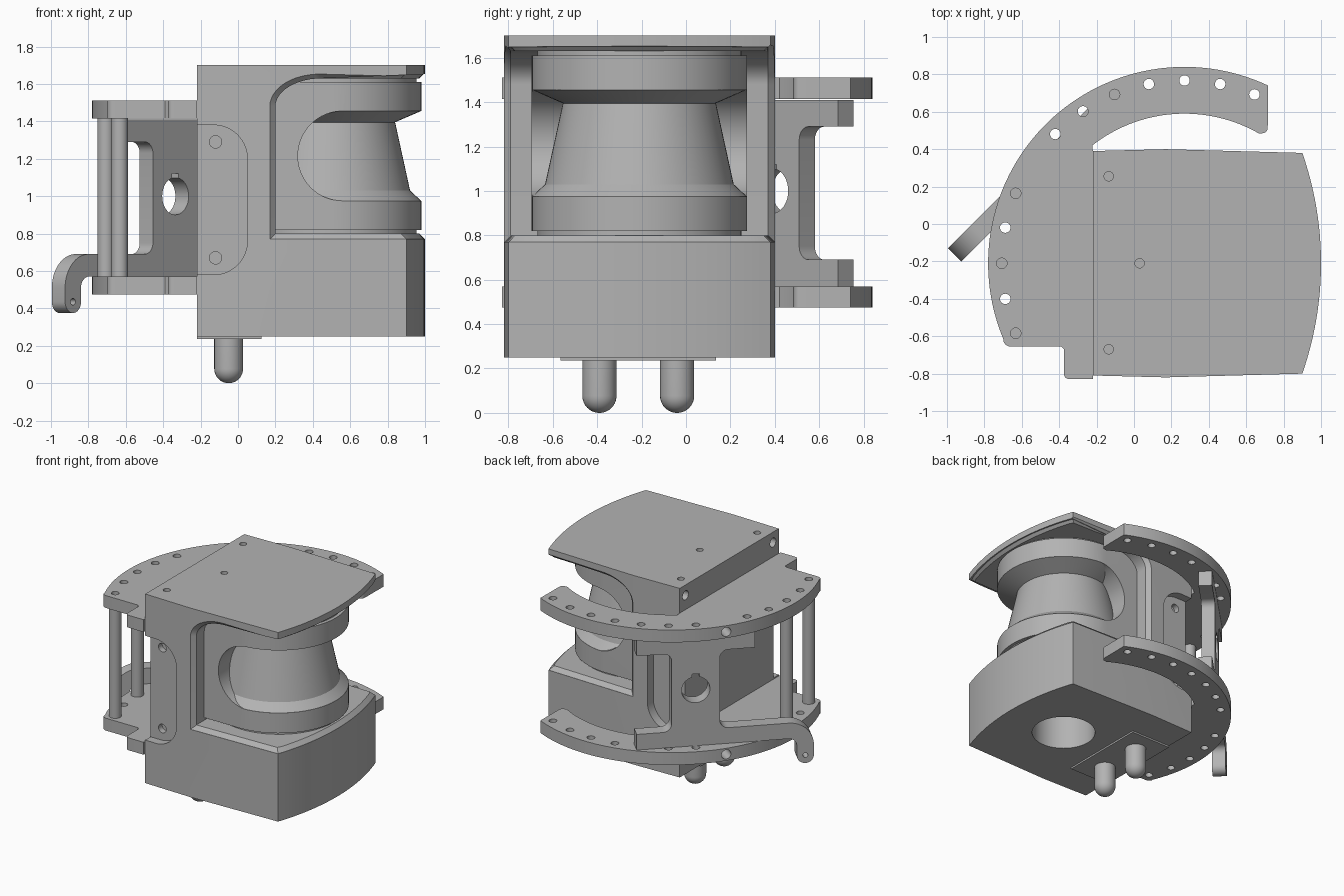
import bpy, bmesh, math
from mathutils import Vector, Matrix

if "Cube" in bpy.data.objects:
    bpy.data.objects.remove(bpy.data.objects["Cube"])

grey = bpy.data.materials.new("machined_grey")
grey.use_nodes = True
grey.diffuse_color = (0.45, 0.45, 0.45, 1)
grey.node_tree.nodes["Principled BSDF"].inputs["Base Color"].default_value = grey.diffuse_color

MID_Y = -0.21           # symmetry plane of the sensor body
DRUM = (0.495, MID_Y)   # drum axis
RING = (0.27, MID_Y)    # centre of the curved rails


def finish(name, bm):
    bmesh.ops.recalc_face_normals(bm, faces=bm.faces)
    mesh = bpy.data.meshes.new(name)
    bm.to_mesh(mesh)
    bm.free()
    mesh.materials.append(grey)
    ob = bpy.data.objects.new(name, mesh)
    bpy.context.collection.objects.link(ob)
    return ob


def loft(name, first, *rest):
    """Closed solid through matching loops of 3D points."""
    bm = bmesh.new()
    loops = [[bm.verts.new(p) for p in lp] for lp in (first, *rest)]
    n = len(first)
    for a, b in zip(loops, loops[1:]):
        for i in range(n):
            j = (i + 1) % n
            bm.faces.new((a[i], a[j], b[j], b[i]))
    bm.faces.new(loops[0][::-1])
    bm.faces.new(loops[-1])
    return finish(name, bm)


def flat(pts, z):
    return [(x, y, z) for x, y in pts]


def side(pts, y):
    return [(x, y, z) for x, z in pts]


def slab(name, pts, z0, z1):
    return loft(name, flat(pts, z0), flat(pts, z1))


def rect(x0, y0, x1, y1):
    return [(x0, y0), (x1, y0), (x1, y1), (x0, y1)]


def arc(cx, cy, r, a0, a1, n=16):
    angles = [math.radians(a0 + (a1 - a0) * i / n) for i in range(n + 1)]
    return [(cx + r * math.cos(a), cy + r * math.sin(a)) for a in angles]


def rod(name, p0, p1, r, sides=32):
    p0, p1 = Vector(p0), Vector(p1)
    d = p1 - p0
    bm = bmesh.new()
    mat = Matrix.Translation((p0 + p1) / 2) @ d.to_track_quat('Z', 'Y').to_matrix().to_4x4()
    bmesh.ops.create_cone(bm, cap_ends=True, segments=sides, radius1=r, radius2=r,
                          depth=d.length, matrix=mat)
    return finish(name, bm)


def turned(name, cx, cy, profile, n=64):
    rings = [flat(arc(cx, cy, r, 0, 360 - 360 / n, n - 1), z) for r, z in profile]
    return loft(name, *rings)


def cut(target, cutters):
    bpy.context.view_layer.objects.active = target
    for c in cutters:
        m = target.modifiers.new("cut", 'BOOLEAN')
        m.operation, m.solver, m.object = 'DIFFERENCE', 'EXACT', c
        bpy.ops.object.modifier_apply(modifier=m.name)
        bpy.data.objects.remove(c)


# Sensor body: bowed plan, opened by a cavity with a filleted roof
def plan(d, left):
    bow = math.degrees(math.asin(0.59 / 1.79))
    nose = arc(-0.79, MID_Y, 1.79 - d, -bow, bow, 24)
    nose = [(x, max(-0.8 + d, min(0.38 - d, y))) for x, y in nose]
    return [(left, -0.81 + d), (0.17, -0.82 + d)] + nose + [(0.17, 0.40 - d), (left, 0.39 - d)]


def cavity(d):
    curve = [(0.45 - (0.28 - d) * math.cos(a), 1.48 + (0.18 - d) * math.sin(a))
             for a in [math.radians(90 - 7.5 * i) for i in range(13)]]
    return [(1.2, 0.77), (1.2, 1.66)] + curve + [(0.17 + d, 0.77)]


def pocket(x1, z0, z1, r):
    return [(-0.3, z0)] + arc(x1 - r, z0 + r, r, -90, 0) + arc(x1 - r, z1 - r, r, 0, 90) + [(-0.3, z1)]


body = slab("sensor_body", plan(0, -0.22), 0.25, 1.70)
cutters = [loft("c", side(cavity(0), -0.9), side(cavity(0), -0.82), side(cavity(0.03), -0.79),
                side(cavity(0.03), 0.37), side(cavity(0), 0.40), side(cavity(0), 0.5)),
           rod("c", (*DRUM, 0.2), (*DRUM, 0.6), 0.23, 64)]
for s in (-1, 1):
    near, deep, far = (MID_Y + s * v for v in (0.535, 0.49, 0.75))
    outline = pocket(0.05, 0.58, 1.38, 0.18)
    cutters.append(loft("c", side(outline, near), side(outline, far)))
    for z in (0.67, 1.29):
        cutters.append(rod("c", (-0.12, deep, z), (-0.12, far, z), 0.033))
    y = MID_Y + s * 0.53
    cutters.append(rod("c", (-0.3, y, 1.62), (-0.17, y, 1.62), 0.035))
for x, y in ((-0.135, 0.255), (-0.135, -0.67), (0.03, MID_Y)):
    cutters.append(rod("c", (x, y, 1.65), (x, y, 1.8), 0.025))
cut(body, cutters)

# Bevelled lips above the base and below the roof
loft("base_lip", flat(plan(0.001, 0.1), 0.765), flat(plan(0.001, 0.1), 0.77), flat(plan(0.03, 0.1), 0.80))
loft("roof_lip", flat(plan(0.03, 0.1), 1.63), flat(plan(0.001, 0.1), 1.66), flat(plan(0.001, 0.1), 1.665))

# Scanner drum: housing with a rounded window around a tapered core
housing = slab("drum_housing", [(0.15, MID_Y - 0.485)] + arc(*DRUM, 0.485, -90, 90, 48)
               + [(0.15, MID_Y + 0.485)], 0.82, 1.61)
window = [(1.2, 1.455)] + arc(0.56, 1.215, 0.24, 90, 270, 32) + [(1.2, 0.975)]
cut(housing, [loft("c", side(window, -1), side(window, 1))])
turned("drum_core", *DRUM, [(0.46, 0.78), (0.46, 0.85), (0.484, 0.86), (0.484, 0.975), (0.425, 1.03),
                            (0.345, 1.395), (0.484, 1.455), (0.484, 1.59), (0.46, 1.60), (0.46, 1.64)])

# Foot plate and round-nosed locating pins
slab("foot_plate", rect(-0.22, -0.565, 0.125, 0.135), 0.237, 0.26)
for i, y in enumerate((-0.39, -0.04)):
    nose = [(max(r, 0.002), z) for r, z in arc(0, 0.077, 0.077, -90, 0, 10)]
    turned(f"locating_pin_{i + 1}", -0.05, y, nose + [(0.077, 0.26)], 32)


# Upper and lower curved rails with a row of holes
def on_ring(r, k):
    a = math.radians(90 + 11.25 * k)
    return RING[0] + r * math.cos(a), RING[1] + r * math.sin(a)


rail = (arc(*RING, 1.05, 64.8, 203, 64) + arc(-0.66, -0.615, 0.04, 200, 270, 6)
        + [(-0.39, -0.655), (-0.375, -0.67)] + arc(-0.345, -0.80, 0.03, 180, 270, 6)
        + [(-0.22, -0.83), (-0.22, 0.39)] + arc(*RING, 0.80, 128, 60, 32)
        + arc(0.685, 0.515, 0.03, -90, 0, 6))
for name, z in (("lower_rail", 0.475), ("upper_rail", 1.415)):
    ob = slab(name, rail, z, z + 0.095)
    holes = [rod("c", (*on_ring(0.977, k), z - 0.1), (*on_ring(0.977, k), z + 0.2), 0.028, 24)
             for k in range(-2, 11) if k != 5]
    holes.append(rod("c", (*on_ring(0.93, 5), z + 0.0475), (*on_ring(1.1, 5), z + 0.0475), 0.035, 24))
    cut(ob, holes)

# Spacer posts between the rails
for i, k in enumerate((8, 10)):
    p = on_ring(0.977, k)
    rod(f"spacer_post_{i + 1}", (*p, 0.55), (*p, 1.43), 0.045)


# Diagonal bracket with a keyed hole and a hooked tail
def diag(s, z, t):
    c = math.sqrt(0.5)
    return (-0.37 + (s + t) * c, 0.425 + (s - t) * c, z)


def diag_solid(name, pts, half):
    return loft(name, [diag(s, z, -half) for s, z in pts], [diag(s, z, half) for s, z in pts])


half_arm = [(0.417, 0.69)] + arc(0.23, 0.75, 0.06, 270, 180, 6)
right_edge = half_arm + [(s, 1.98 - z) for s, z in reversed(half_arm)]
left_edge = [(-s, z) for s, z in reversed(right_edge)]
outline = ([(0.417, 0.57)] + right_edge + [(0.417, 1.41), (-0.417, 1.41)] + left_edge[:-1]
           + arc(-0.654, 0.51, 0.18, 90, 180) + arc(-0.774, 0.435, 0.06, 180, 360)
           + arc(-0.654, 0.51, 0.06, 180, 90, 8))
bracket = diag_solid("diagonal_bracket", outline, 0.05)
cut(bracket, [diag_solid("c", arc(0, 1.0, 0.1, 0, 350, 35), 0.2),
              diag_solid("c", rect(-0.025, 1.05, 0.025, 1.12), 0.2),
              diag_solid("c", arc(-0.774, 0.435, 0.018, 0, 337.5, 15), 0.2)])

# Smooth the round surfaces, keep hard edges crisp
for ob in bpy.context.scene.objects:
    if ob.type == 'MESH':
        bpy.ops.object.select_all(action='DESELECT')
        ob.select_set(True)
        bpy.context.view_layer.objects.active = ob
        bpy.ops.object.shade_smooth_by_angle(angle=math.radians(25))
